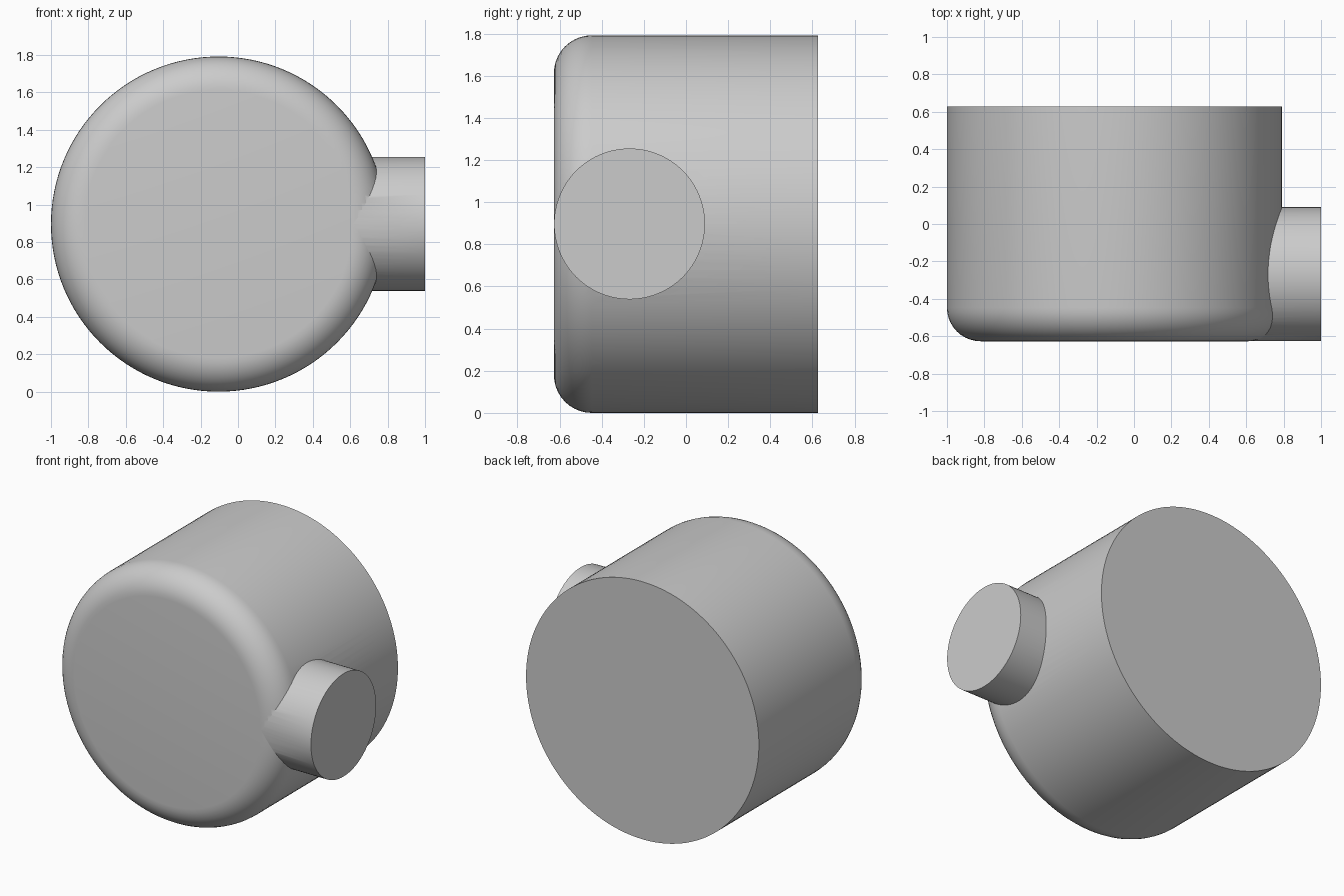
import bpy, bmesh, math
from mathutils import Matrix, Vector

if "Cube" in bpy.data.objects:
    bpy.data.objects.remove(bpy.data.objects["Cube"])


def cylinder(name, radius, depth, center, axis, sides):
    """Capped cylinder whose local +z points along the given axis."""
    bm = bmesh.new()
    rot = Vector((0, 0, 1)).rotation_difference(Vector(axis)).to_matrix().to_4x4()
    bmesh.ops.create_cone(bm, cap_ends=True, segments=sides, radius1=radius,
                          radius2=radius, depth=depth,
                          matrix=Matrix.Translation(center) @ rot)
    mesh = bpy.data.meshes.new(name)
    bm.to_mesh(mesh)
    bm.free()
    obj = bpy.data.objects.new(name, mesh)
    bpy.context.collection.objects.link(obj)
    return obj


# Main drum, lying along y
HALF = 0.627
drum = cylinder("drum_body", 0.896, 2 * HALF, (-0.104, 0, 0.896), (0, 1, 0), 128)

# Rounded front rim
bm = bmesh.new()
bm.from_mesh(drum.data)
rim = [e for e in bm.edges if all(v.co.y < -HALF + 0.001 for v in e.verts)]
bmesh.ops.bevel(bm, geom=rim, offset=0.18, segments=10, profile=0.5,
                affect='EDGES', clamp_overlap=False)
bm.to_mesh(drum.data)
bm.free()

# Side spout, almost flush with the front face
spout = cylinder("side_spout", 0.358, 0.7, (0.65, -0.268, 0.897), (1, 0, 0), 96)

# Fuse the spout into the drum
union = drum.modifiers.new("fuse_spout", 'BOOLEAN')
union.operation = 'UNION'
union.solver = 'EXACT'
union.object = spout
bpy.context.view_layer.objects.active = drum
drum.select_set(True)
bpy.ops.object.modifier_apply(modifier=union.name)
bpy.data.objects.remove(spout)

bpy.ops.object.shade_smooth_by_angle(angle=math.radians(35))
